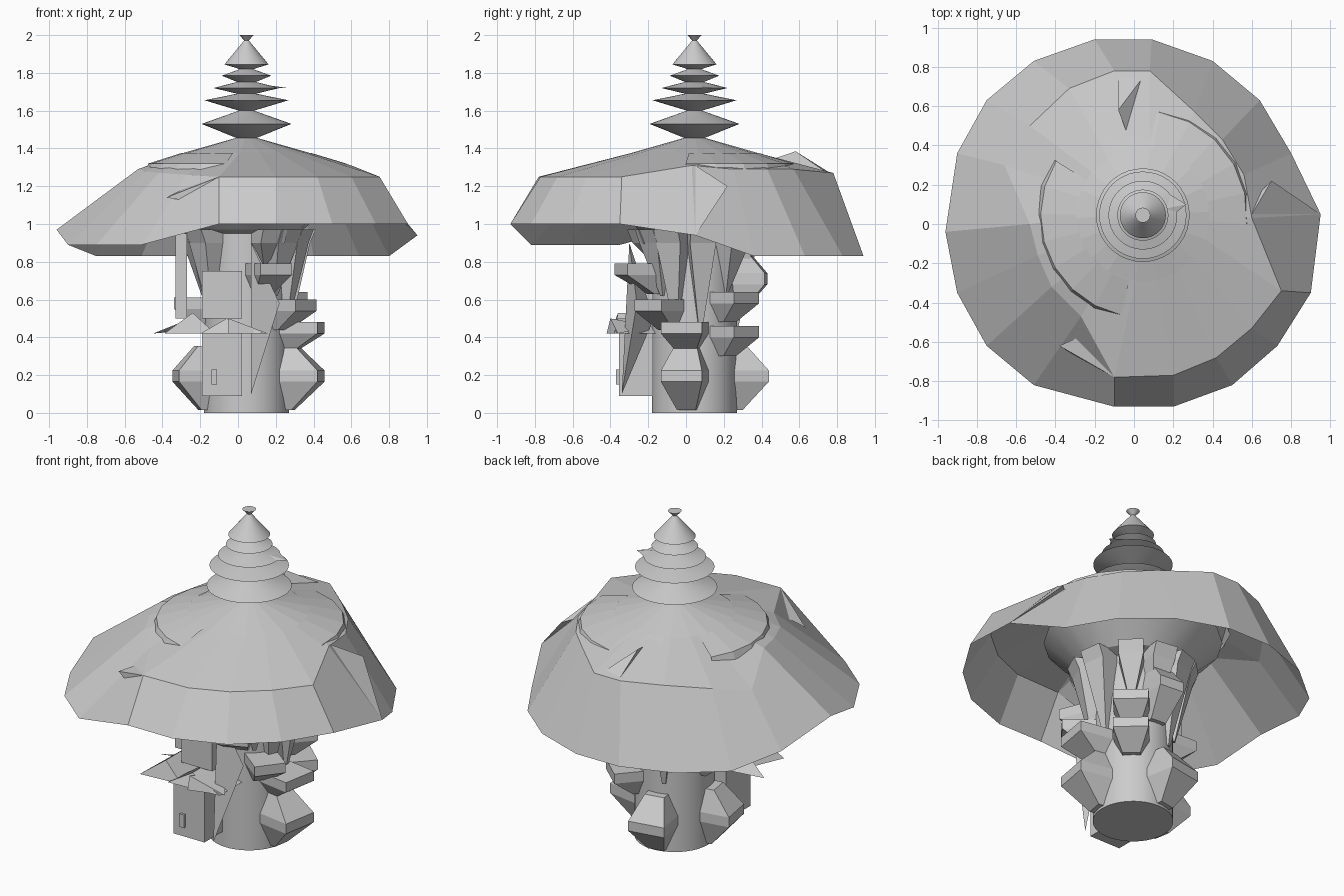
import bpy, bmesh, math
from mathutils import Vector, Matrix

if "Cube" in bpy.data.objects:
    bpy.data.objects.remove(bpy.data.objects["Cube"])

CX, CY = 0.045, 0.045

def make(name, verts, faces, smooth=False):
    me = bpy.data.meshes.new(name)
    bm = bmesh.new()
    vs = [bm.verts.new(v) for v in verts]
    for f in faces:
        bm.faces.new([vs[i] for i in f])
    bmesh.ops.recalc_face_normals(bm, faces=bm.faces)
    bm.to_mesh(me)
    bm.free()
    ob = bpy.data.objects.new(name, me)
    bpy.context.collection.objects.link(ob)
    if smooth:
        for o in bpy.context.selected_objects:
            o.select_set(False)
        ob.select_set(True)
        bpy.context.view_layer.objects.active = ob
        bpy.ops.object.shade_smooth_by_angle(angle=math.radians(25))
    return ob

def lathe(name, profile, n, caps=True):
    verts, faces = [], []
    for r, z in profile:
        for i in range(n):
            a = 2 * math.pi * i / n
            verts.append((CX + r * math.cos(a), CY + r * math.sin(a), z))
    m = len(profile)
    for k in range(m - 1):
        for i in range(n):
            j = (i + 1) % n
            faces.append((k*n + i, k*n + j, (k+1)*n + j, (k+1)*n + i))
    if caps:
        faces += [tuple(range(n)), tuple(range((m-1)*n, m*n))]
    return make(name, verts, faces, True)

def stack(name, sections, angle=0.0, origin=(CX, CY)):
    """Block through rectangles (inner r, outer r, left, right, z), facing an angle."""
    rot = Matrix.Rotation(math.radians(angle), 4, 'Z')
    verts, faces = [], []
    for r0, r1, a, b, z in sections:
        for p in ((r0, a), (r1, a), (r1, b), (r0, b)):
            verts.append(rot @ Vector((p[0], p[1], z)) + Vector((*origin, 0)))
    for k in range(len(sections) - 1):
        for i in range(4):
            j = (i + 1) % 4
            faces.append((k*4 + i, k*4 + j, k*4 + 4 + j, k*4 + 4 + i))
    e = len(verts) - 4
    faces += [(0, 1, 2, 3), (e, e+1, e+2, e+3)]
    return make(name, verts, faces)

# round trunk and stacked-disc spire
lathe("trunk", [(.225, 0), (.225, .96)], 48)
lathe("spire", [(.04, 1.45), (.238, 1.53), (.04, 1.60), (.222, 1.655), (.05, 1.69),
                (.175, 1.72), (.05, 1.752), (.13, 1.785), (.035, 1.82), (.117, 1.845),
                (.012, 1.972), (.038, 2.0)], 40)

# faceted cap: rim and shoulder points, anticlockwise from the right
rim = [(.95, .05, .94), (.80, .36, .83), (.64, .63, .83), (.40, .83, .83), (.09, .94, .83),
       (-.20, .94, .83), (-.51, .83, .83), (-.75, .63, .83), (-.90, .36, .89),
       (-.96, -.04, .97), (-.90, -.35, .89), (-.75, -.62, .89), (-.51, -.82, .89),
       (-.10, -.93, 1.0), (.20, -.93, 1.0), (.50, -.82, 1.0), (.73, -.62, 1.0), (.90, -.35, 1.0)]
shoulder = [(.60, .03, 1.31), (.56, .25, 1.29), (.45, .43, 1.29), (.31, .57, 1.29),
            (.08, .78, 1.27), (-.10, .78, 1.27), (-.33, .69, 1.27), (-.53, .50, 1.23),
            (-.66, .30, 1.18), (-.53, .0, 1.29), (-.49, -.16, 1.28), (-.42, -.32, 1.27),
            (-.27, -.47, 1.26), (-.10, -.78, 1.25), (.20, -.77, 1.25), (.42, -.68, 1.25),
            (.60, -.53, 1.25), (.75, -.34, 1.25)]
n = len(rim)
inner, top = [], []
for x, y, z in rim:
    d = Vector((x, y)).normalized()
    inner.append((CX + d.x * .34, CY + d.y * .34, 1.375))
    top.append((CX + d.x * .04, CY + d.y * .04, 1.46))
verts = rim + shoulder + inner + top
faces = [(k*n + i, k*n + (i+1) % n, (k+1)*n + (i+1) % n, (k+1)*n + i)
         for k in range(3) for i in range(n)]
make("cap", verts, faces + [tuple(range(3*n, 4*n))])

# flared support under the cap
lathe("cap_support", [(.225, .95), (.30, .97), (.50, 1.15)], 18, False)

# raised overlapping lips on the cap
def lip(name, a0, a1, r, steps=7):
    vs, fs = [], []
    for i in range(steps + 1):
        a = math.radians(a0 + (a1 - a0) * i / steps)
        for rr, z in ((.34, 1.377), (r, 1.32), (r + .03, 1.25)):
            vs.append((CX + rr * math.cos(a), CY + rr * math.sin(a), z))
    for i in range(steps):
        for k in range(2):
            fs.append((i*3 + k, i*3 + k + 1, i*3 + k + 4, i*3 + k + 3))
    make(name, vs, fs)

lip("left_lip", 148, 258, .52)
lip("back_lip", -5, 115, .53)

# torn flaps standing out of the cap
def flap(name, a, b, c, base):
    make(name, [a, b, c, base], [(0, 1, 2), (0, 1, 3), (1, 2, 3), (0, 2, 3)])

flap("back_flap", (-.08, .58, 1.385), (.07, .78, 1.25), (-.08, .78, 1.26), (-.02, .42, 1.33))
flap("right_flap", (.70, .22, 1.20), (.95, .05, .94), (.60, .05, 1.31), (.64, .16, 1.22))
flap("front_left_flap", (-.38, -.62, 1.14), (-.10, -.78, 1.25), (-.07, -.48, 1.30), (-.25, -.70, 1.12))
flap("spire_tip", (.265, .10, 1.72), (.12, -.02, 1.72), (.12, .19, 1.72), (.12, .07, 1.74))

# window boxes: angle, lowest z of the band, reach, half width, upper taper or flat top
boxes = [(-10, .42, .40, .11, 0), (-10, .165, .40, .11, 1), (-68, .73, .42, .09, 0),
         (-38, .54, .40, .09, 0), (190, .165, .38, .10, 1), (178, .55, .38, .09, 0),
         (48, .58, .37, .10, 0), (48, .40, .37, .10, 0), (100, .165, .38, .11, 1),
         (85, .68, .38, .08, 1)]
for i, (ang, z, r, w, up) in enumerate(boxes):
    parts = [(.18, .25, -.05, .05, z - (.15 if up else .10)), (.18, r, -w, w, z),
             (.18, r, -w, w, z + .06)]
    if up:
        parts.append((.18, .27, -.06, .06, z + .19))
    stack("window_box_%d" % i, parts, ang)

# inverted wedge braces rising to the cap
for i, (ang, z) in enumerate([(-25, .45), (8, .45), (-48, .62), (-65, .79), (48, .64), (82, .60),
                              (110, .42), (135, .5), (165, .6), (195, .6), (218, .5)]):
    stack("brace_%d" % i, [(.20, .235, -.01, .01, z), (.20, .33, -.07, .07, .90),
                           (.20, .36, -.07, .07, .97)], ang)

# front entrance: door block, upper recess and frame
def box(name, x0, x1, y0, y1, z0, z1):
    stack(name, [(x0, x1, y0, y1, z0), (x0, x1, y0, y1, z1)], 0, (0, 0))

box("door", -.19, .02, -.355, -.12, .09, .43)
box("upper_window", -.19, .02, -.28, -.12, .50, .75)
box("side_post", -.33, -.27, -.14, .02, .50, .95)
box("door_handle", -.14, -.11, -.37, -.35, .15, .23)

# jagged porch roof over the door
for i, (xl, xt, xr, zt) in enumerate([(-.39, -.24, -.12, .53), (-.20, -.06, .14, .50)]):
    make("porch_gable_%d" % i,
         [(xl, -.40, .42), (xr, -.38, .42), (xt, -.36, zt),
          (xl + .12, -.12, .42), (xr, -.12, .42), (xt, -.12, zt)],
         [(0, 1, 2), (3, 4, 5), (0, 1, 4, 3), (1, 2, 5, 4), (0, 2, 5, 3)])
flap("porch_spike", (-.45, -.12, .42), (-.25, -.22, .50), (-.22, -.12, .45), (-.24, -.05, .44))
flap("porch_eave", (.16, -.36, .42), (-.05, -.40, .50), (-.05, -.42, .42), (.05, -.18, .46))

# tall pointed shutter beside the door
flap("shutter", (.07, -.34, .10), (.07, -.30, .90), (.22, -.26, .58), (.10, -.17, .50))
